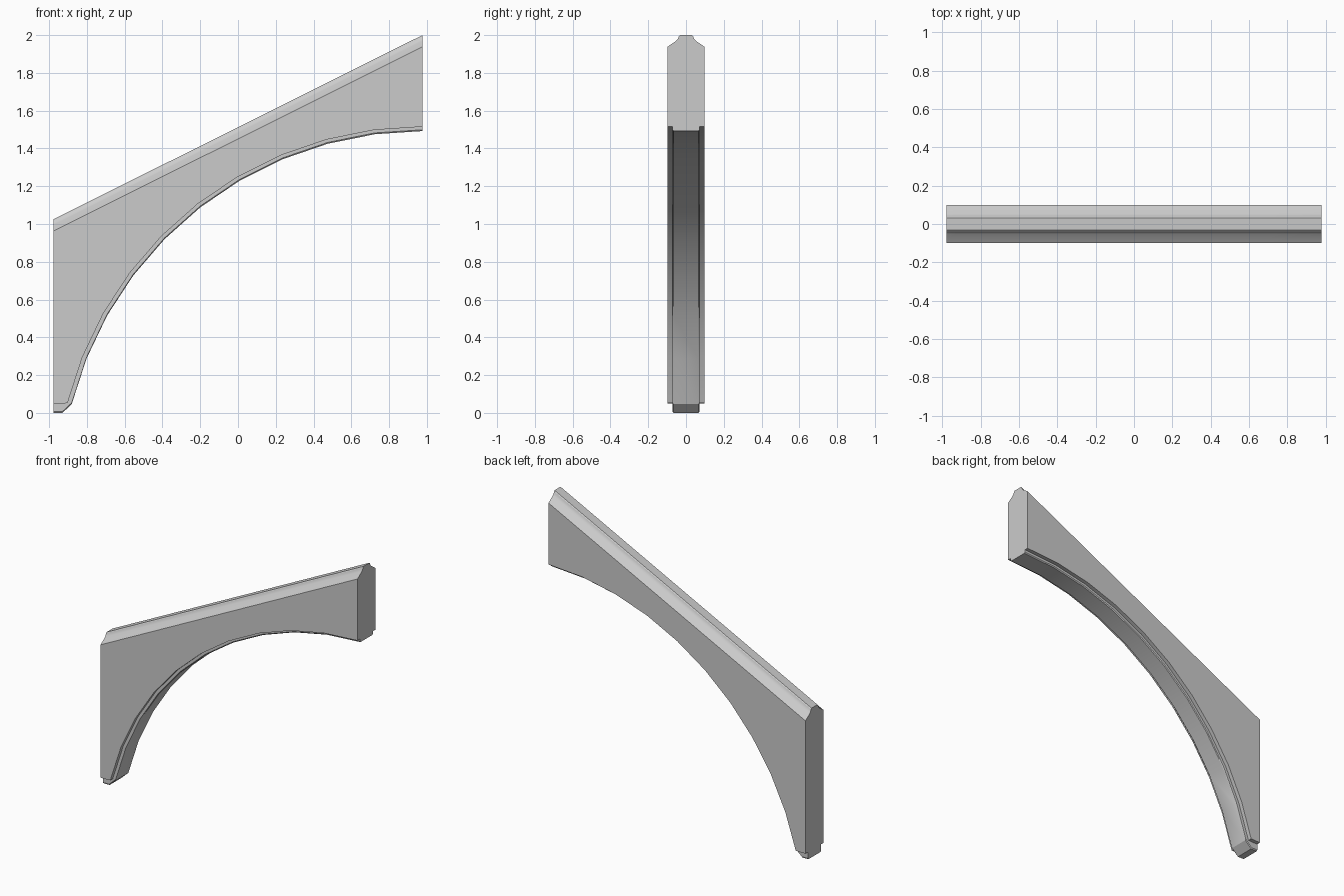
import bpy, bmesh, math

if "Cube" in bpy.data.objects:
    bpy.data.objects.remove(bpy.data.objects["Cube"])

HALF_X = 0.977                      # half length
SIDE_Y, CORE_Y = 0.098, 0.071       # half thickness of the side faces and of the inset arch core
CENTRE_Z, R_SIDE, R_CORE = -0.424, 1.939, 1.916
SWEEP, SEGS = math.radians(75.8), 10

# sloped crown: half width and drop below the ridge line
CROWN = [(SIDE_Y, 0.062), (0.052, 0.030), (0.042, 0.018), (0.038, 0.006), (0.032, 0.0)]


def arc(radius, i):
    a = SWEEP * i / SEGS
    return HALF_X - radius * math.sin(a), CENTRE_Z + radius * math.cos(a)


def ridge(x):
    return 1.025 + 0.975 * (x + HALF_X) / (2 * HALF_X)


# stations along the underside: (core x, z), (side x, z)
stations = [(arc(R_CORE, i), arc(R_SIDE, i)) for i in range(SEGS + 1)]
# stepped foot with a chamfered toe
stations += [((-0.93, 0.0), (-0.93, 0.05)), ((-HALF_X, 0.0), (-HALF_X, 0.05))]

bm = bmesh.new()
rings = []
for (cx, cz), (sx, sz) in stations:
    half = [(cx, CORE_Y - 0.005, cz), (cx, CORE_Y, cz + 0.007),
            (sx, CORE_Y, sz), (sx, SIDE_Y, sz)]
    half += [(sx, y, ridge(sx) - drop) for y, drop in CROWN]
    ring = half + [(x, -y, z) for x, y, z in reversed(half)]
    rings.append([bm.verts.new(p) for p in ring])

# skin between the stations, then the two flat ends
n = len(rings[0])
for a, b in zip(rings, rings[1:]):
    for j in range(n):
        k = (j + 1) % n
        bm.faces.new((a[j], a[k], b[k], b[j]))
bm.faces.new(rings[0])
bm.faces.new(rings[-1])
bmesh.ops.recalc_face_normals(bm, faces=bm.faces)

mesh = bpy.data.meshes.new("arched_brace")
bm.to_mesh(mesh)
bm.free()
brace = bpy.data.objects.new("arched_brace", mesh)
bpy.context.collection.objects.link(brace)
bpy.context.view_layer.objects.active = brace
brace.select_set(True)
bpy.ops.object.shade_smooth_by_angle(angle=math.radians(25))
